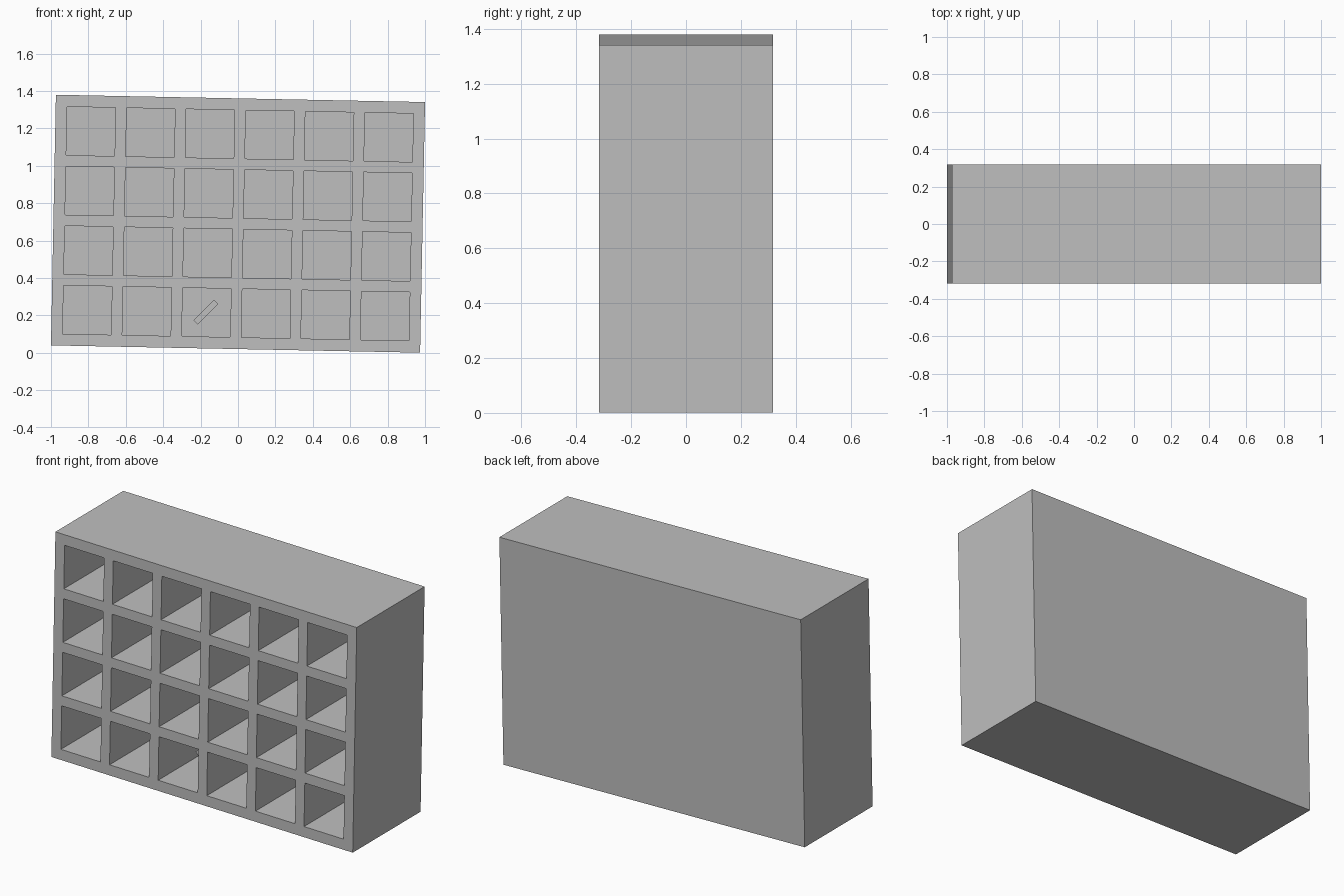
import bpy, bmesh, math
from mathutils import Matrix, Vector

if "Cube" in bpy.data.objects:
    bpy.data.objects.remove(bpy.data.objects["Cube"])

WIDTH, HEIGHT, DEPTH = 1.974, 1.34, 0.635
COLS, ROWS = 6, 4
CELL, PITCH = 0.259, 0.3185
BACK = 0.06
TILT = math.radians(1.13)

grey = bpy.data.materials.new("plain grey")
grey.use_nodes = True
colour = (0.52, 0.52, 0.52, 1)
grey.diffuse_color = colour
grey.node_tree.nodes["Principled BSDF"].inputs["Base Color"].default_value = colour


def finish(name, bm):
    bmesh.ops.recalc_face_normals(bm, faces=bm.faces)
    mesh = bpy.data.meshes.new(name)
    bm.to_mesh(mesh)
    bm.free()
    mesh.materials.append(grey)
    obj = bpy.data.objects.new(name, mesh)
    bpy.context.collection.objects.link(obj)
    return obj


def grid_lines(size, count):
    """Outer edges plus both sides of every evenly spaced cell."""
    lines = [-size / 2]
    for i in range(count):
        mid = (i - (count - 1) / 2) * PITCH
        lines += [mid - CELL / 2, mid + CELL / 2]
    return lines + [size / 2]


# Cabinet: front lattice, outer walls, then pushed-in compartments
bm = bmesh.new()
xs, zs = grid_lines(WIDTH, COLS), grid_lines(HEIGHT, ROWS)
verts = [[bm.verts.new((x, -DEPTH / 2, z)) for z in zs] for x in xs]
cells = []
for i in range(len(xs) - 1):
    for j in range(len(zs) - 1):
        face = bm.faces.new((verts[i][j], verts[i + 1][j],
                             verts[i + 1][j + 1], verts[i][j + 1]))
        if i % 2 and j % 2:
            cells.append(face)

rim = [e for e in bm.edges if e.is_boundary]
walls = bmesh.ops.extrude_edge_only(bm, edges=rim)["geom"]
bmesh.ops.translate(bm, vec=(0, DEPTH, 0),
                    verts=[g for g in walls if isinstance(g, bmesh.types.BMVert)])
bmesh.ops.holes_fill(bm, edges=[e for e in bm.edges if e.is_boundary], sides=0)

pockets = bmesh.ops.extrude_discrete_faces(bm, faces=cells)["faces"]
for face in pockets:
    bmesh.ops.translate(bm, vec=(0, DEPTH - BACK, 0), verts=face.verts[:])
cabinet = finish("cabinet", bm)
cabinet.matrix_world = (Matrix.Translation((0, 0, 0.69))
                        @ Matrix.Rotation(TILT, 4, "Y"))

# Small slanted stick inside a lower compartment
bm = bmesh.new()
bmesh.ops.create_cube(bm, size=1)
bmesh.ops.scale(bm, vec=Vector((0.155, 0.033, 0.033)), verts=bm.verts)
stick = finish("stick", bm)
stick.matrix_world = (Matrix.Translation((-0.172, -0.04, 0.217))
                      @ Matrix.Rotation(math.radians(-45), 4, "Y"))
